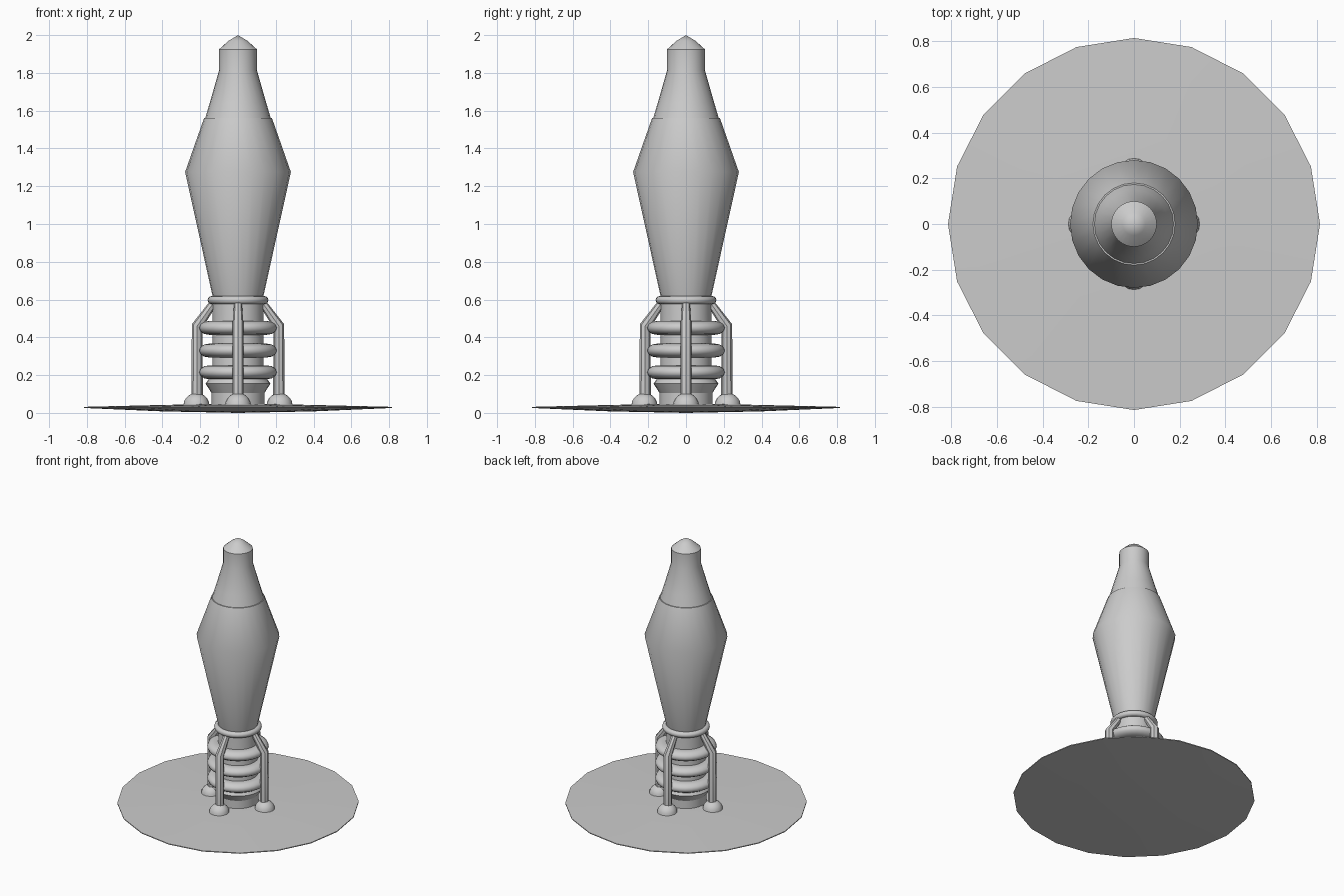
import bpy, math
from math import sin, cos, pi

if "Cube" in bpy.data.objects:
    bpy.data.objects.remove(bpy.data.objects["Cube"])


def lathe(name, profile, sides=24, loc=(0, 0, 0), smooth=30, closed=False):
    """Revolve (radius, z) points around z; radius 0 becomes a pole."""
    verts, faces, rings = [], [], []
    for r, z in profile:
        n = 1 if r == 0 else sides
        rings.append(list(range(len(verts), len(verts) + n)))
        verts += [(r * sin(2 * pi * i / sides), r * cos(2 * pi * i / sides), z) for i in range(n)]
    pairs = list(zip(rings, rings[1:] + rings[:1])) if closed else list(zip(rings, rings[1:]))
    for a, b in pairs:
        for i in range(sides):
            j = (i + 1) % sides
            quad = [a[i % len(a)], b[i % len(b)], b[j % len(b)], a[j % len(a)]]
            faces.append(list(dict.fromkeys(quad)))
    mesh = bpy.data.meshes.new(name)
    mesh.from_pydata(verts, [], faces)
    obj = bpy.data.objects.new(name, mesh)
    bpy.context.collection.objects.link(obj)
    obj.location = loc
    finish(obj, smooth)
    return obj


def finish(obj, angle):
    bpy.ops.object.select_all(action='DESELECT')
    obj.select_set(True)
    bpy.context.view_layer.objects.active = obj
    if obj.type == 'CURVE':
        bpy.ops.object.convert(target='MESH')
        obj = bpy.context.object
    bpy.ops.object.mode_set(mode='EDIT')
    bpy.ops.mesh.select_all(action='SELECT')
    bpy.ops.mesh.normals_make_consistent(inside=False)
    bpy.ops.object.mode_set(mode='OBJECT')
    bpy.ops.object.shade_smooth_by_angle(angle=math.radians(angle))


def ring(name, z, major, rx, rz, steps=12):
    """Torus with an elliptical section."""
    pts = [(major + rx * cos(2 * pi * i / steps), z + rz * sin(2 * pi * i / steps))
           for i in range(steps)]
    return lathe(name, pts, 32, smooth=50, closed=True)


# Thin lens-shaped base disc
lathe("base_disc", [(0, 0.0), (0.4, 0.008), (0.815, 0.026), (0.815, 0.032), (0.4, 0.042), (0, 0.05)], 20)

# Main body
lathe("body", [(0, 0.6), (0.13, 0.6), (0.135, 0.62), (0.28, 1.275), (0.18, 1.56), (0, 1.56)], smooth=40)

# Nose cone with pointed tip
lathe("nose", [(0, 1.555), (0.175, 1.555), (0.15, 1.64), (0.1, 1.815),
               (0.1, 1.925), (0.05, 1.97), (0, 2.0)], smooth=40)

# Core column with flared lower bead
lathe("core_column", [(0, 0.04), (0.14, 0.04), (0.14, 0.105), (0.172, 0.155),
                      (0.14, 0.2), (0.135, 0.25), (0.135, 0.61), (0, 0.61)])

# Collar and cooling fins
ring("collar", 0.597, 0.14, 0.021, 0.021)
for k, z in enumerate((0.215, 0.33, 0.45)):
    ring(f"fin_{k + 1}", z, 0.15, 0.058, 0.037)

# Four bent legs with domed feet
for k in range(4):
    a = k * pi / 2
    curve = bpy.data.curves.new(f"leg_{k + 1}", 'CURVE')
    curve.dimensions = '3D'
    curve.bevel_depth = 0.03
    curve.bevel_resolution = 2
    curve.use_fill_caps = True
    spline = curve.splines.new('POLY')
    path = [(0.216, 0.04, 1), (0.216, 0.46, 1), (0.135, 0.575, 0.7)]
    spline.points.add(len(path) - 1)
    for p, (r, z, s) in zip(spline.points, path):
        p.co = (r * cos(a), r * sin(a), z, 1)
        p.radius = s
    leg = bpy.data.objects.new(f"leg_{k + 1}", curve)
    bpy.context.collection.objects.link(leg)
    finish(leg, 40)
    dome = [(0, 0.035)] + [(0.069 * cos(t * pi / 10), 0.04 + 0.065 * sin(t * pi / 10))
                           for t in range(5)] + [(0, 0.105)]
    lathe(f"foot_{k + 1}", dome, 16, (0.22 * cos(a), 0.22 * sin(a), 0), smooth=40)
